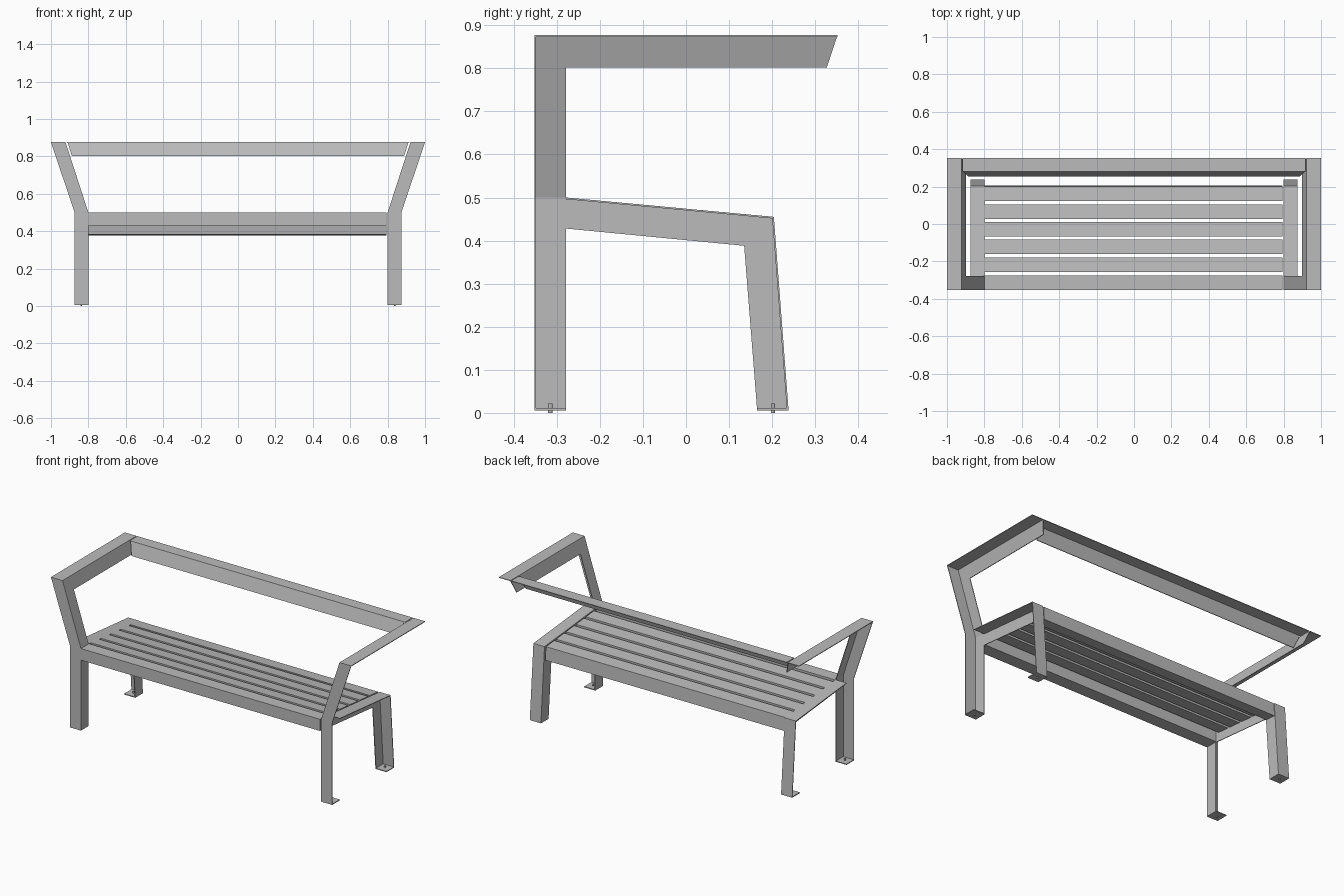
import bpy
import bmesh
from mathutils import Vector

if "Cube" in bpy.data.objects:
    bpy.data.objects.remove(bpy.data.objects["Cube"])

steel = bpy.data.materials.new("grey_steel")
steel.use_nodes = True
GREY = (0.5, 0.5, 0.5, 1)
steel.diffuse_color = GREY
steel.node_tree.nodes["Principled BSDF"].inputs["Base Color"].default_value = GREY

T = 0.004              # sheet thickness
IN, OUT = 0.80, 0.874  # inner and outer x of the legs
TOP, SEAT = 0.877, 0.5
FRONT, BACK = -0.352, 0.352


def finish(name, bm, mirror):
    bmesh.ops.recalc_face_normals(bm, faces=bm.faces)
    mesh = bpy.data.meshes.new(name)
    bm.to_mesh(mesh)
    bm.free()
    mesh.materials.append(steel)
    obj = bpy.data.objects.new(name, mesh)
    bpy.context.collection.objects.link(obj)
    if mirror:
        obj.modifiers.new("Mirror", 'MIRROR').use_mirror_merge = False
    return obj


def plate(name, corners, push, mirror=False):
    """Flat outline pushed along a vector into a solid."""
    bm = bmesh.new()
    face = bm.faces.new([bm.verts.new(c) for c in corners])
    new = bmesh.ops.extrude_face_region(bm, geom=[face])["geom"]
    verts = [v for v in new if isinstance(v, bmesh.types.BMVert)]
    bmesh.ops.translate(bm, verts=verts, vec=Vector(push))
    # the starting face stays as the closing cap
    if len(bm.faces) < len(corners) + 2:
        bm.faces.new([v for v in bm.verts if v not in verts])
    return finish(name, bm, mirror)


def strip(name, a, b, push):
    """Plate as wide as a leg, running between two (y, z) points."""
    plate(name, [(IN, *a), (OUT, *a), (OUT, *b), (IN, *b)], push, True)


def lean_x(z):
    return IN + (z - SEAT) * 0.325


# Inner web of front leg, seat support and back leg
web = [(FRONT, 0.008), (-0.279, 0.008), (-0.279, 0.428), (0.135, 0.388),
       (0.165, 0.008), (0.238, 0.008), (0.204, 0.455), (-0.279, SEAT), (FRONT, SEAT)]
plate("side_frame_web", [(IN, y, z) for y, z in web], (T, 0, 0), True)

# Outer flanges of the lower frame
strip("front_leg_flange", (FRONT, 0.008), (FRONT, SEAT), (0, T, 0))
strip("seat_support_flange", (-0.279, SEAT), (0.204, 0.455), (0, 0, -T))
strip("back_leg_flange", (0.204, 0.455), (0.238, 0.008), (0, -T, 0))

# Leaning arm: web, post flange and top plate
arm = [(FRONT, SEAT), (-0.279, SEAT), (-0.279, 0.802), (0.327, 0.802),
       (BACK, TOP), (FRONT, TOP)]
plate("arm_web", [(lean_x(z), y, z) for y, z in arm], (T, 0, 0), True)
plate("arm_post_flange", [(IN, FRONT, SEAT), (OUT, FRONT, SEAT),
                          (1, FRONT, TOP), (lean_x(TOP), FRONT, TOP)], (0, T, 0), True)
plate("armrest_top", [(lean_x(TOP), FRONT, TOP), (1, FRONT, TOP),
                      (1, BACK, TOP), (lean_x(TOP), BACK, TOP)], (0, 0, -T), True)

# Backrest beam: top plate and leaning front plate
plate("backrest_top", [(-0.917, 0.28, TOP), (0.917, 0.28, TOP),
                       (0.917, BACK, TOP), (-0.917, BACK, TOP)], (0, 0, -T))
plate("backrest_front", [(-0.912, 0.28, TOP), (0.912, 0.28, TOP),
                         (0.888, 0.255, 0.802), (-0.888, 0.255, 0.802)], (0, T, 0))

# Foot plates and anchor bolts
for label, y0, y1, bolt_y in (("front", FRONT, -0.279, -0.315), ("back", 0.165, 0.238, 0.202)):
    strip(label + "_foot_plate", (y0, 0.006), (y1, 0.006), (0, 0, 0.005))
    bm = bmesh.new()
    bmesh.ops.create_cone(bm, cap_ends=True, segments=12, radius1=0.005,
                          radius2=0.005, depth=0.022)
    bmesh.ops.translate(bm, verts=bm.verts, vec=(0.838, bolt_y, 0.011))
    finish(label + "_anchor_bolt", bm, True)


# Seat: a deep rail at each end and thin slats between, following the slope
def bar(name, section):
    plate(name, [(-0.802, y, z) for y, z in section], (1.595, 0, 0))


def seat_z(y):
    return SEAT - max(0, y + 0.279) * 0.093


bar("seat_front_rail", [(FRONT, SEAT), (-0.275, SEAT), (-0.275, 0.43), (FRONT, 0.43)])
for i in range(1, 5):
    y0 = FRONT + 0.002 + i * 0.0945
    y1 = y0 + 0.077
    bar(f"seat_slat_{i}", [(y0, seat_z(y0)), (y1, seat_z(y1)),
                           (y1, seat_z(y1) - 0.02), (y0, seat_z(y0) - 0.02)])
bar("seat_back_rail", [(0.122, seat_z(0.122)), (0.2, seat_z(0.2)),
                       (0.206, 0.376), (0.136, 0.382)])
